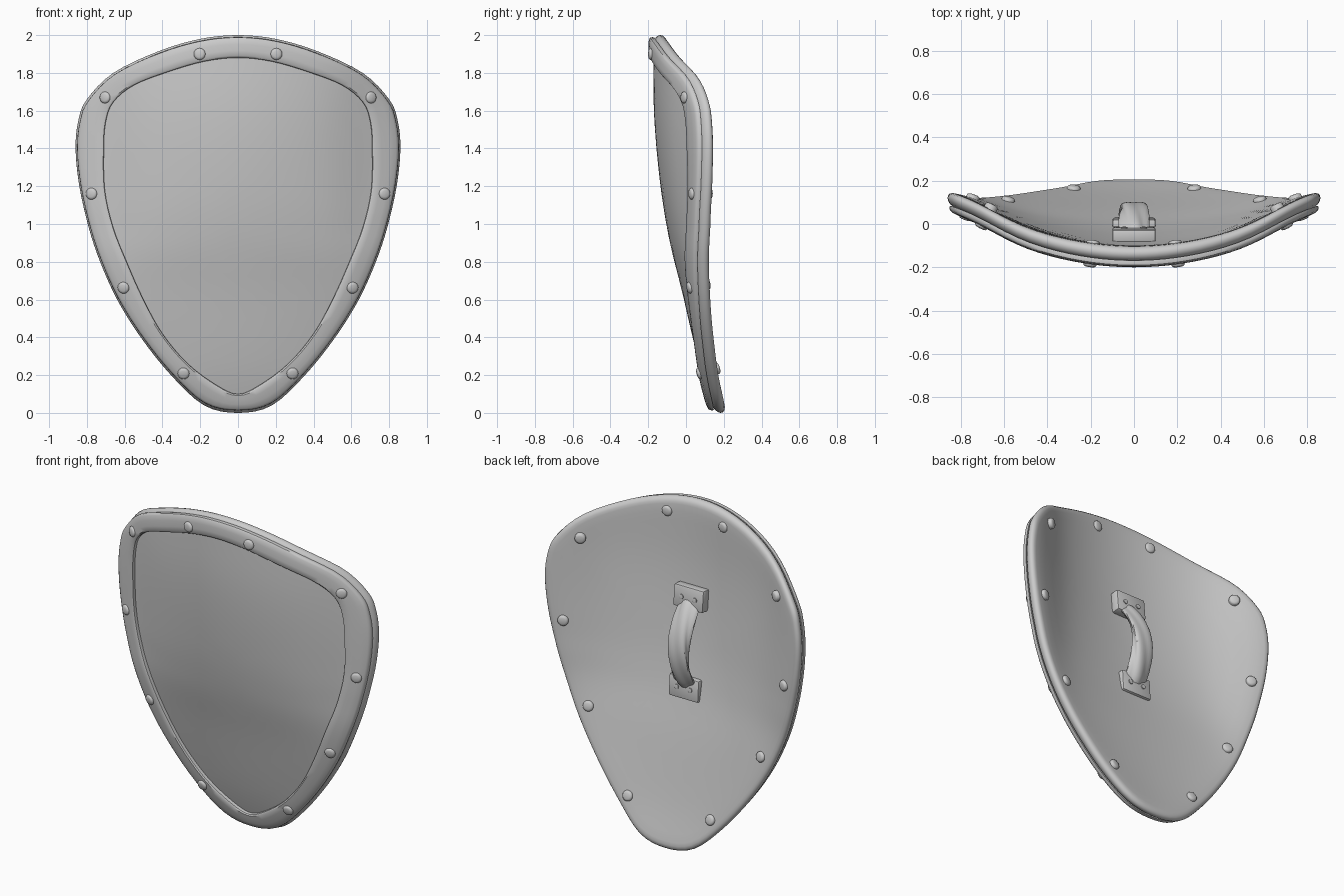
import bpy, bmesh, math
from mathutils import Vector, Matrix

if "Cube" in bpy.data.objects:
    bpy.data.objects.remove(bpy.data.objects["Cube"])

CZ = 1.1          # centre height used for the radial rings
THICK = 0.068

# Half outlines (x, z), top to bottom: shield edge and inner edge of the rim band
OUTER = [(0, 2.0), (.2, 1.98), (.42, 1.915), (.66, 1.8), (.8, 1.66), (.845, 1.55), (.86, 1.4),
         (.84, 1.2), (.79, .98), (.73, .8), (.64, .6), (.515, .4), (.355, .2), (.18, .04), (0, 0)]
INNER = [(0, 1.88), (.18, 1.86), (.37, 1.805), (.55, 1.735), (.66, 1.645), (.7, 1.54), (.71, 1.4),
         (.705, 1.18), (.66, .98), (.585, .79), (.5, .6), (.4, .42), (.265, .26), (.11, .145), (0, .1)]
# Curved surface: centre-line depth and sideways curvature by height
DEPTH = [(0, .15), (.2, .085), (.4, .035), (.66, -.025), (.9, -.085), (1.2, -.135), (1.6, -.17), (2, -.17)]
CURVE = [(0, .2), (.2, .2), (.66, .18), (1, .24), (1.2, .28), (1.6, .33), (2, .36)]


def catmull(a, b, c, d, t):
    return .5 * (2 * b + (c - a) * t + (2 * a - 5 * b + 4 * c - d) * t * t + (3 * b - a - 3 * c + d) * t ** 3)


def interp(table, z):
    """Smooth (cubic Hermite) lookup in a table."""
    z = min(max(z, table[0][0]), table[-1][0])
    n = len(table)

    def slope(i):
        a, b = table[max(i - 1, 0)], table[min(i + 1, n - 1)]
        return (b[1] - a[1]) / (b[0] - a[0])
    for i in range(n - 1):
        (z0, v0), (z1, v1) = table[i], table[i + 1]
        if z <= z1:
            h = z1 - z0
            t = (z - z0) / h
            return (v0 * (2 * t**3 - 3 * t * t + 1) + v1 * (3 * t * t - 2 * t**3)
                    + h * slope(i) * (t**3 - 2 * t * t + t) + h * slope(i + 1) * (t**3 - t * t))


def front_y(x, z):
    # parabola across, flattening towards the side edges
    flare = .026 * math.exp(-((abs(x) - .74) / .17) ** 2) * min(max((z - .3) / .7, 0), 1)
    return interp(DEPTH, z) + interp(CURVE, z) * x * x + flare


def normal(x, z):
    e = .02
    return Vector(((front_y(x - e, z) - front_y(x + e, z)) / (2 * e), 1,
                   (front_y(x, z - e) - front_y(x, z + e)) / (2 * e))).normalized()


def outline(half, sub=4):
    pts = half + [(-x, z) for x, z in half[-2:0:-1]]
    n = len(pts)
    return [tuple(catmull(*[pts[(i + k) % n][ax] for k in (-1, 0, 1, 2)], s / sub) for ax in (0, 1))
            for i in range(n) for s in range(sub)]


def make(name, bm, angle=40):
    bmesh.ops.recalc_face_normals(bm, faces=bm.faces)
    me = bpy.data.meshes.new(name)
    bm.to_mesh(me)
    bm.free()
    ob = bpy.data.objects.new(name, me)
    bpy.context.collection.objects.link(ob)
    bpy.context.view_layer.objects.active = ob
    bpy.ops.object.select_all(action='DESELECT')
    ob.select_set(True)
    bpy.ops.object.shade_smooth_by_angle(angle=math.radians(angle))
    return ob


def bridge(bm, rings, closed=False):
    vs = [[bm.verts.new(p) for p in r] for r in rings]
    n = len(vs[0])
    for a, b in zip(vs, vs[1:] + (vs[:1] if closed else [])):
        for i in range(n):
            bm.faces.new((a[i], a[(i + 1) % n], b[(i + 1) % n], b[i]))
    return vs


outer, inner = outline(OUTER), outline(INNER)

# Shield body: curved plate with a rounded edge, slightly thicker in the middle
fractions = [.06, .15, .25, .35, .45, .55, .65, .75, .85, .91]
profile = [(s, 0) for s in fractions]
for k in range(9):
    a = math.pi * k / 8
    profile.append((.955 + .045 * math.sin(a), THICK / 2 * (1 - math.cos(a))))
profile += [(s, THICK + .018 * (1 - s * s)) for s in reversed(fractions)]
bm = bmesh.new()
rings = []
for s, off in profile:
    ring = []
    for x, z in outer:
        px, pz = x * s, CZ + (z - CZ) * s
        ring.append((px, front_y(px, pz) + off, pz))
    rings.append(ring)
vs = bridge(bm, rings)
bm.faces.new(vs[0])
bm.faces.new(vs[-1])
make("shield_body", bm)

# Rim band: thin strip laid over the front edge
section = [(.02, .002), (0, -.008), (.02, -.02), (.1, -.026), (.35, -.029), (.65, -.029),
           (.9, -.027), (.98, -.02), (1, -.01), (1, .01), (.5, .004)]
bm = bmesh.new()
rings = []
for t, off in section:
    ring = []
    for (ox, oz), (ix, iz) in zip(outer, inner):
        ox, oz = ox * .99, CZ + (oz - CZ) * .988
        x, z = ox + (ix - ox) * t, oz + (iz - oz) * t
        ring.append((x, front_y(x, z) + off, z))
    rings.append(ring)
bridge(bm, rings, True)
make("rim_band", bm)


# Rivets, passing through band and body
def rivet(name, pos, axis, radius, length):
    prof = [(.0, 1), (.55, .985), (.85, .94), (1, .84), (1, -.84), (.85, -.94), (.55, -.985), (0, -1)]
    rot = axis.to_track_quat('Z', 'Y').to_matrix()
    bm = bmesh.new()
    rings = [[pos + rot @ Vector((max(r, .05) * radius * math.cos(i * math.tau / 16),
                                  max(r, .05) * radius * math.sin(i * math.tau / 16),
                                  h * length / 2)) for i in range(16)] for r, h in prof]
    vs = bridge(bm, rings)
    bm.faces.new(vs[0])
    bm.faces.new(vs[-1])
    make(name, bm, 50)


for x, z in [(.205, 1.9), (.71, 1.67), (.78, 1.16), (.61, .66), (.29, .205)]:
    for side in (-1, 1):
        n = normal(x * side, z)
        front = Vector((x * side, front_y(x, z) - .043, z))
        rivet("rim_rivet", front + n * .063, n, .031, .126)

# Handle brackets with two small rivets each
for z, y in ((.91, .025), (1.44, -.02)):
    n = Vector((0, 1, .07 if z < 1 else .1)).normalized()
    top = Vector((0, y, z))                       # centre of the outer face
    side = Vector((1, 0, 0))
    rot = Matrix((side, n, side.cross(n))).transposed().to_4x4()
    bm = bmesh.new()
    bmesh.ops.create_cube(bm, size=1, matrix=Matrix.Translation(top - n * .03) @ rot
                          @ Matrix.Diagonal((.2, .06, .13, 1)))
    bmesh.ops.bevel(bm, geom=bm.edges[:], offset=.01, segments=2, affect='EDGES', profile=.5)
    make("handle_bracket", bm)
    for x in (-.045, .045):
        rivet("bracket_rivet", top + Vector((x, 0, 0)), n, .014, .014)

# Handle grip: arched bar with a twisted wrap
bm = bmesh.new()
z0, z1, steps = .94, 1.41, 36
y0, y1 = .0, -.05


def path(t):
    return Vector((0, y0 + (y1 - y0) * t + .095 * math.sin(math.pi * t) ** .8, z0 + (z1 - z0) * t))


rings = []
for k in range(steps + 1):
    t = k / steps
    d = (path(min(t + .03, 1)) - path(max(t - .03, 0))).normalized()
    out = Vector((1, 0, 0)).cross(d) * -1
    ring = []
    for i in range(28):
        a = i * math.tau / 28
        r = 1 + .13 * math.cos(4 * a + 7 * t)
        ring.append(path(t) + Vector((.064 * r * math.cos(a), 0, 0)) + out * (.032 * r * math.sin(a)))
    rings.append(ring)
vs = bridge(bm, rings)
bm.faces.new(vs[0])
bm.faces.new(vs[-1])
make("handle_grip", bm)
